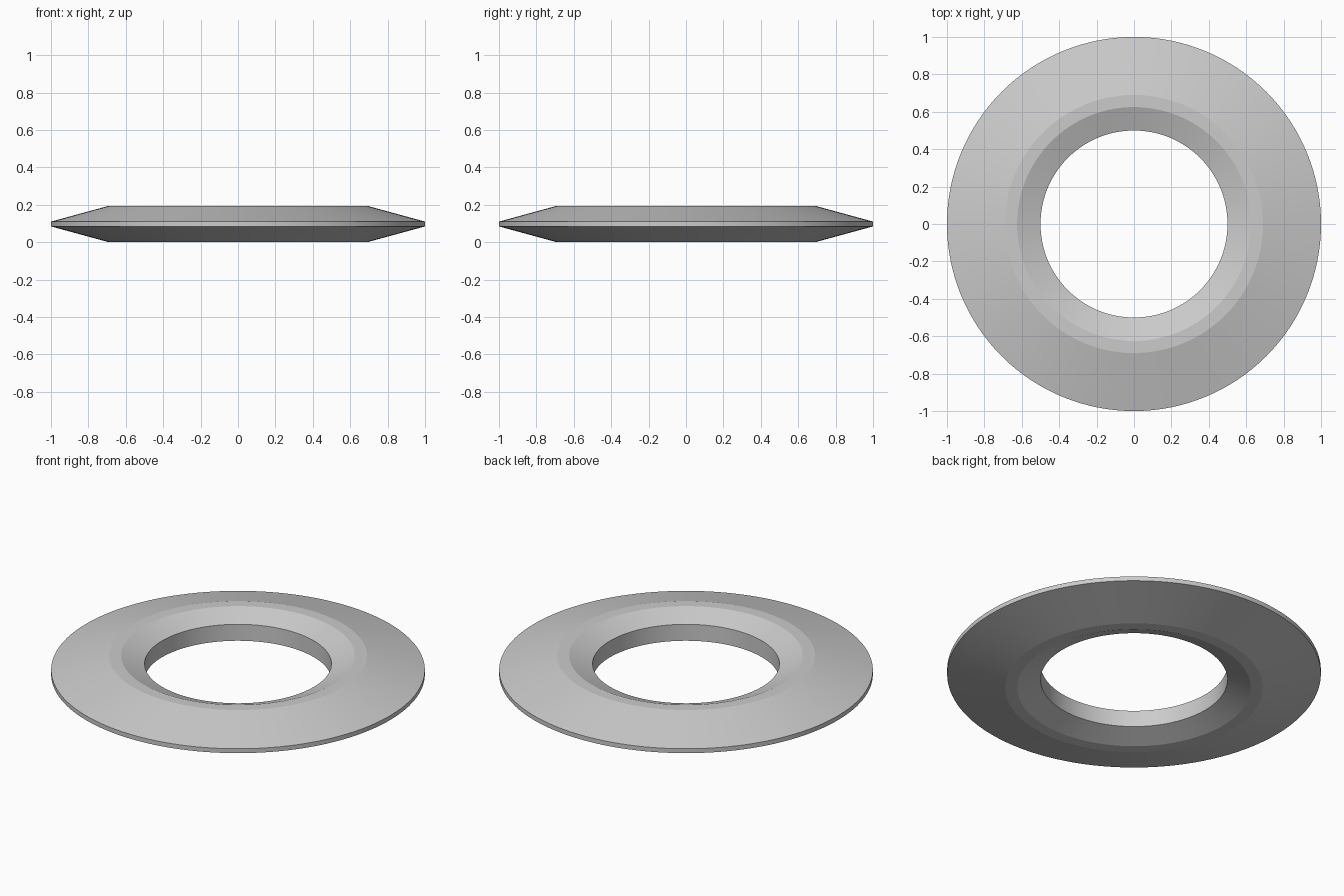
import bpy, bmesh, math

if "Cube" in bpy.data.objects:
    bpy.data.objects.remove(bpy.data.objects["Cube"])

SEGMENTS = 128
MID = 0.0975  # height of the mirror plane

# Upper half of the cross-section: radius, height above the mirror plane
half = [(1.0, 0.013), (0.69, 0.0975), (0.625, 0.0975), (0.5, 0.0485)]
profile = half + [(r, -h) for r, h in reversed(half)]

# Washer ring: revolve the closed cross-section around z
bm = bmesh.new()
rings = []
for i in range(SEGMENTS):
    a = 2 * math.pi * i / SEGMENTS
    rings.append([bm.verts.new((r * math.cos(a), r * math.sin(a), MID + h)) for r, h in profile])
n = len(profile)
for i in range(SEGMENTS):
    a, b = rings[i], rings[(i + 1) % SEGMENTS]
    for j in range(n):
        k = (j + 1) % n
        bm.faces.new((a[j], a[k], b[k], b[j]))
bmesh.ops.recalc_face_normals(bm, faces=bm.faces)
mesh = bpy.data.meshes.new("bevelled_ring")
bm.to_mesh(mesh)
bm.free()

ring = bpy.data.objects.new("bevelled_ring", mesh)
bpy.context.collection.objects.link(ring)
bpy.context.view_layer.objects.active = ring
ring.select_set(True)
bpy.ops.object.shade_smooth_by_angle(angle=math.radians(12))
